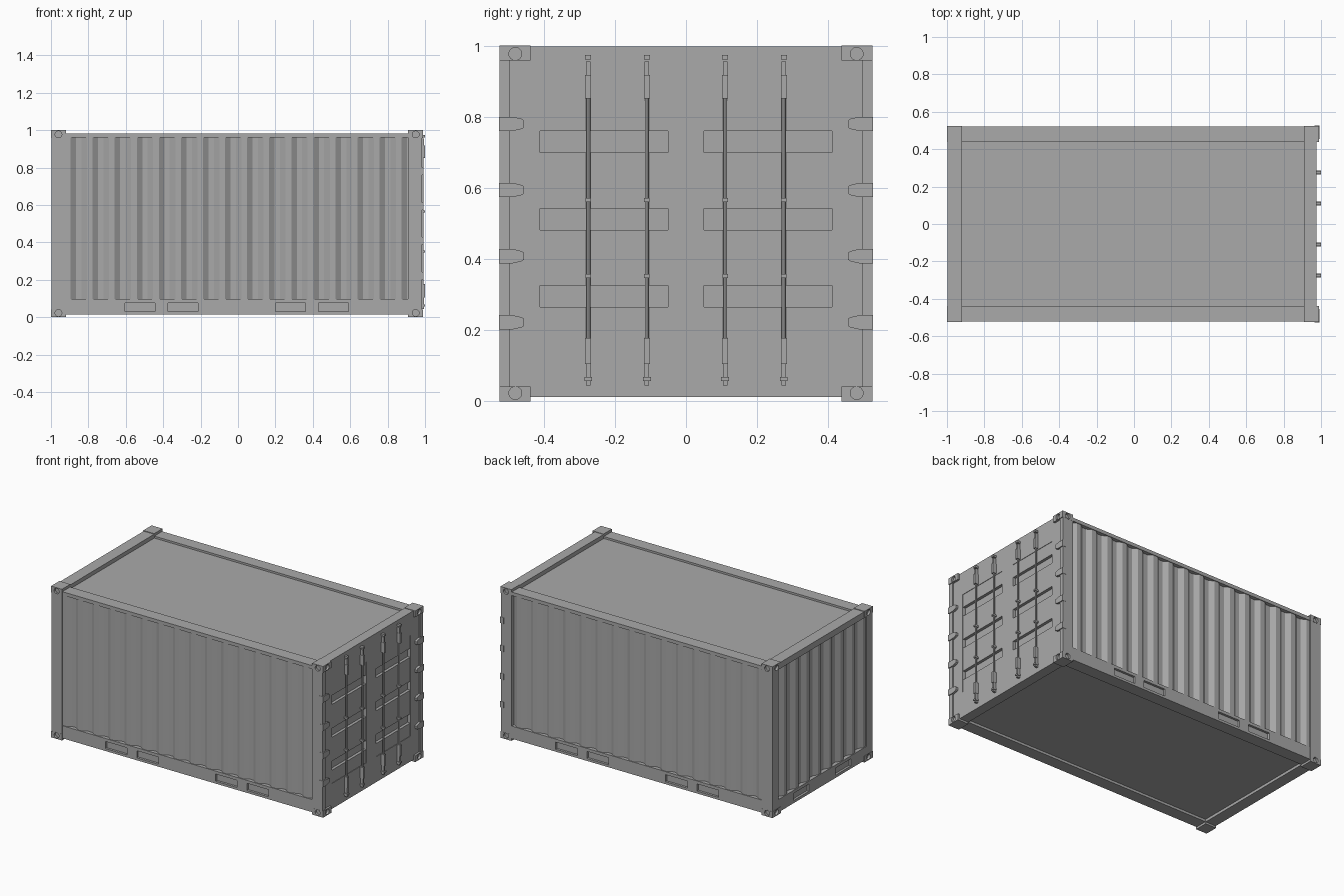
import bpy, bmesh
from mathutils import Matrix, Vector

cube = bpy.data.objects.get("Cube")
if cube:
    bpy.data.objects.remove(cube, do_unlink=True)

grey = bpy.data.materials.new("painted_steel_grey")
grey.use_nodes = True
grey.diffuse_color = (0.4, 0.4, 0.4, 1)
grey.node_tree.nodes["Principled BSDF"].inputs["Base Color"].default_value = (0.4, 0.4, 0.4, 1)


def finish(name, bm):
    bmesh.ops.recalc_face_normals(bm, faces=bm.faces)
    mesh = bpy.data.meshes.new(name)
    bm.to_mesh(mesh)
    bm.free()
    mesh.materials.append(grey)
    obj = bpy.data.objects.new(name, mesh)
    bpy.context.collection.objects.link(obj)
    return obj


def box(name, x, y, z):
    """Box from (min, max) pairs on each axis."""
    bm = bmesh.new()
    bmesh.ops.create_cube(bm, size=1)
    for v in bm.verts:
        v.co = Vector([sum(r) / 2 + c * abs(r[1] - r[0]) for c, r in zip(v.co, (x, y, z))])
    return finish(name, bm)


def cylinder(name, centre, radius, length, axis, sides=16):
    bm = bmesh.new()
    turn = Vector((0, 0, 1)).rotation_difference(Vector(axis)).to_matrix().to_4x4()
    bmesh.ops.create_cone(bm, cap_ends=True, segments=sides, radius1=radius, radius2=radius,
                          depth=length, matrix=Matrix.Translation(centre) @ turn)
    return finish(name, bm)


def prism(name, outline, x0, x1):
    """Closed (y, z) outline extruded along x."""
    bm = bmesh.new()
    face = bm.faces.new([bm.verts.new((x0, y, z)) for y, z in outline])
    grown = bmesh.ops.extrude_face_region(bm, geom=[face])["geom"]
    bmesh.ops.translate(bm, vec=(x1 - x0, 0, 0), verts=[g for g in grown if isinstance(g, bmesh.types.BMVert)])
    return finish(name, bm)


def cut(obj, cutters):
    bpy.context.view_layer.objects.active = obj
    for c in cutters:
        mod = obj.modifiers.new("cut", "BOOLEAN")
        mod.operation = "DIFFERENCE"
        mod.solver = "EXACT"
        mod.object = c
        bpy.ops.object.modifier_apply(modifier=mod.name)
        bpy.data.objects.remove(c, do_unlink=True)


def corrugated(name, start, end, z0, z1, place):
    """Trapezoid sheet; place(along, depth) returns the x, y position."""
    step, depth = 0.0295, 0.02
    pts, s, i = [], start, 0
    while s < end:
        pts.append((s, depth if i % 4 in (2, 3) else 0))
        s, i = s + step, i + 1
    pts.append((end, pts[-1][1]))
    bm = bmesh.new()
    rows = [[bm.verts.new((*place(*p), z)) for p in pts] for z in (z0, z1)]
    for k in range(len(pts) - 1):
        bm.faces.new((rows[0][k], rows[0][k + 1], rows[1][k + 1], rows[1][k]))
    obj = finish(name, bm)
    mod = obj.modifiers.new("thickness", "SOLIDIFY")
    mod.thickness, mod.offset = 0.003, 0
    return obj


# Corner castings with round lock holes
for end, x in (("rear", (-1, -0.92)), ("door", (0.91, 0.99))):
    sx = -1 if end == "rear" else 1
    for side, sy in (("front", -1), ("back", 1)):
        for level, z in (("bottom", (0, 0.042)), ("top", (0.958, 1))):
            c = box(f"{end}_{side}_{level}_casting", x, sorted((sy * 0.438, sy * 0.525)), z)
            mx, mz = sum(x) / 2, 0.023 if level == "bottom" else 0.977
            outer = x[0] if sx < 0 else x[1]
            cut(c, [cylinder("hole", (mx, sy * 0.525, mz), 0.018, 0.03, (0, 1, 0), 24),
                    cylinder("hole", (outer, sy * 0.48, mz), 0.018, 0.03, (1, 0, 0), 24)])

# Long sides: rails, fork pockets, posts and corrugated walls
for side, sy in (("front", -1), ("back", 1)):
    rail_y = sorted((sy * 0.44, sy * 0.522))
    box(f"{side}_top_rail", (-0.92, 0.91), rail_y, (0.96, 0.983))
    rail = box(f"{side}_bottom_rail", (-0.92, 0.91), rail_y, (0.014, 0.097))
    cut(rail, [box("pocket", (x, x + 0.16), sorted((sy * 0.507, sy * 0.54)), (0.03, 0.077))
               for x in (-0.605, -0.375, 0.2, 0.43)])
    corrugated(f"{side}_wall", -0.925, 0.915, 0.09, 0.965, lambda s, d: (s, sy * (0.516 - d)))
    box(f"{side}_rear_post", (-0.998, -0.92), sorted((sy * 0.46, sy * 0.524)), (0.04, 0.96))
    box(f"{side}_door_post", (0.91, 0.985), sorted((sy * 0.495, sy * 0.524)), (0.04, 0.96))
    # Tapered door hinges
    for i in range(4):
        z = 0.222 + i * 0.186
        half = [(0.526, 0.02), (0.487, 0.02), (0.461, 0.014), (0.455, 0.009)]
        outline = [(sy * y, z + h) for y, h in half] + [(sy * y, z - h) for y, h in reversed(half)]
        prism(f"{side}_hinge_{i + 1}", outline, 0.965, 0.991)

# Rear end: header, sill and corrugated wall
box("rear_header", (-0.997, -0.92), (-0.44, 0.44), (0.955, 0.996))
sill = box("rear_sill", (-0.997, -0.92), (-0.46, 0.46), (0.012, 0.097))
cut(sill, [box("pocket", (-1.01, -0.982), (y - 0.08, y + 0.08), (0.03, 0.077)) for y in (-0.22, 0.22)])
corrugated("rear_wall", -0.465, 0.465, 0.09, 0.965, lambda s, d: (-0.99 + d, s))

# Roof and floor plates
box("roof", (-0.925, 0.915), (-0.445, 0.445), (0.955, 0.97))
box("floor", (-0.925, 0.915), (-0.445, 0.445), (0.03, 0.05))

# Door end slab with pressed panels and horizontal grooves
FACE = 0.976
doors = box("doors", (0.91, FACE), (-0.497, 0.497), (0.012, 0.997))
cutters = []
for sy in (-1, 1):
    y = sorted((sy * 0.05, sy * 0.41))
    cutters.append(box("panel", (FACE - 0.003, 1), y, (0.18, 0.845)))
    cutters += [box("groove", (FACE - 0.022, 1), y, (z, z + 0.06)) for z in (0.265, 0.482, 0.7)]
cut(doors, cutters)

# Locking rods with sleeves, brackets and end cams
for n, y in enumerate((-0.275, -0.11, 0.11, 0.275)):
    def fitting(part, half, z0, z1, depth=1.0):
        box(f"lock_{part}_{n + 1}", (FACE - 0.004, depth), (y - half, y + half), (z0, z1))

    rod = cylinder(f"lock_rod_{n + 1}", (0.987, y, 0.5), 0.006, 0.91, (0, 0, 1), 12)
    bpy.ops.object.select_all(action="DESELECT")
    rod.select_set(True)
    bpy.context.view_layer.objects.active = rod
    bpy.ops.object.shade_smooth_by_angle()
    for level, z0, z1 in (("lower", 0.105, 0.178), ("upper", 0.852, 0.918)):
        fitting(f"{level}_sleeve", 0.0085, z0, z1)
    fitting("upper_neck", 0.0065, 0.918, 0.955, 0.995)
    fitting("lower_neck", 0.0065, 0.045, 0.105, 0.995)
    fitting("top_cam", 0.0085, 0.961, 0.974)
    fitting("bottom_cam", 0.011, 0.057, 0.068)
    fitting("upper_bracket", 0.0075, 0.56, 0.571)
    fitting("lower_bracket", 0.0075, 0.347, 0.358)
